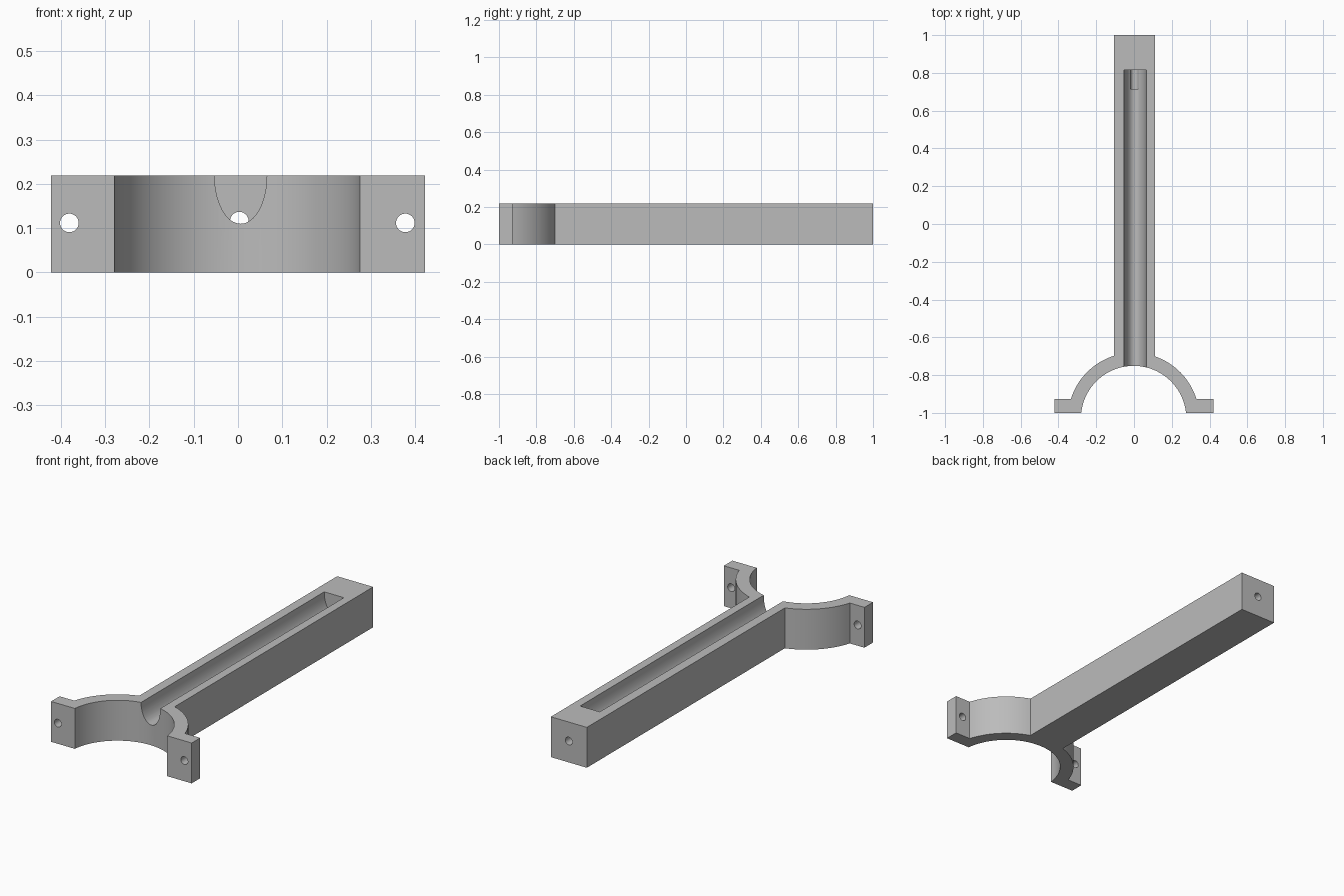
import bpy, bmesh
from math import sin, cos, asin, sqrt, pi, radians
from mathutils import Matrix

cube = bpy.data.objects.get("Cube")
if cube:
    bpy.data.objects.remove(cube, do_unlink=True)

HEIGHT = 0.219
ARC_X, ARC_Y = -0.002, -1.03       # centre of the clamp arc
R_IN, R_OUT = 0.279, 0.348
BEAM_L, BEAM_R = -0.105, 0.111     # sides of the beam
TAB_X, TAB_Y = 0.422, -0.927       # outer end and back of the tabs

grey = bpy.data.materials.new("plain_grey")
grey.use_nodes = True
grey.diffuse_color = (0.5, 0.5, 0.5, 1)
grey.node_tree.nodes["Principled BSDF"].inputs["Base Color"].default_value = (0.5, 0.5, 0.5, 1)


def arc(radius, a0, a1, n):
    """Points on the clamp arc; angles are measured from +y towards +x."""
    return [(ARC_X + radius * sin(a0 + (a1 - a0) * i / n),
             ARC_Y + radius * cos(a0 + (a1 - a0) * i / n)) for i in range(n + 1)]


def prism(name, points, depth, matrix=Matrix()):
    """Extrude a flat outline along its local z."""
    bm = bmesh.new()
    face = bm.faces.new([bm.verts.new((x, y, 0)) for x, y in points])
    new = bmesh.ops.extrude_face_region(bm, geom=[face])["geom"]
    bmesh.ops.translate(bm, vec=(0, 0, depth),
                        verts=[v for v in new if isinstance(v, bmesh.types.BMVert)])
    bm.transform(matrix)
    bmesh.ops.recalc_face_normals(bm, faces=bm.faces)
    mesh = bpy.data.meshes.new(name)
    bm.to_mesh(mesh)
    bm.free()
    mesh.materials.append(grey)
    obj = bpy.data.objects.new(name, mesh)
    bpy.context.collection.objects.link(obj)
    return obj


def cutter(name, x, z, rx, rz, y0, y1, n):
    """Elliptic bar lying along y."""
    points = [(rx * cos(2 * pi * i / n), rz * sin(2 * pi * i / n)) for i in range(n)]
    place = Matrix.Translation((x, y0, z)) @ Matrix.Rotation(radians(90), 4, "X") @ Matrix.Scale(-1, 4, (0, 0, 1))
    return prism(name, points, y1 - y0, place)


# Bracket outline: beam, clamp arc and bolt tabs
inner = asin(sqrt(R_IN ** 2 - (-1 - ARC_Y) ** 2) / R_IN)
tab = asin(sqrt(R_OUT ** 2 - (TAB_Y - ARC_Y) ** 2) / R_OUT)
right, left = (asin((x - ARC_X) / R_OUT) for x in (BEAM_R, BEAM_L))
outline = [(BEAM_L, 1), (BEAM_R, 1)]
outline += arc(R_OUT, right, tab, 20)
outline += [(TAB_X, TAB_Y), (TAB_X, -1)]
outline += arc(R_IN, inner, -inner, 56)
outline += [(-TAB_X, -1), (-TAB_X, TAB_Y)]
outline += arc(R_OUT, -tab, left, 20)
bracket = prism("clamp_bracket", outline, HEIGHT)

# Rounded channel, bolt holes and end hole
cuts = [
    cutter("channel_cutter", 0.006, HEIGHT, 0.059, 0.109, -1.2, 0.815, 64),
    cutter("left_bolt_cutter", 0.378, 0.112, 0.021, 0.021, -1.1, -0.8, 32),
    cutter("right_bolt_cutter", -0.381, 0.112, 0.021, 0.021, -1.1, -0.8, 32),
    cutter("end_hole_cutter", 0.003, 0.116, 0.021, 0.021, 0.715, 1.1, 32),
]
bpy.context.view_layer.objects.active = bracket
for cut in cuts:
    mod = bracket.modifiers.new(cut.name, "BOOLEAN")
    mod.operation = "DIFFERENCE"
    mod.solver = "EXACT"
    mod.object = cut
    bpy.ops.object.modifier_apply(modifier=mod.name)
    bpy.data.objects.remove(cut, do_unlink=True)

# Smooth curved walls, crisp edges
bpy.ops.object.select_all(action="DESELECT")
bracket.select_set(True)
bpy.ops.object.shade_smooth_by_angle(angle=radians(25))
